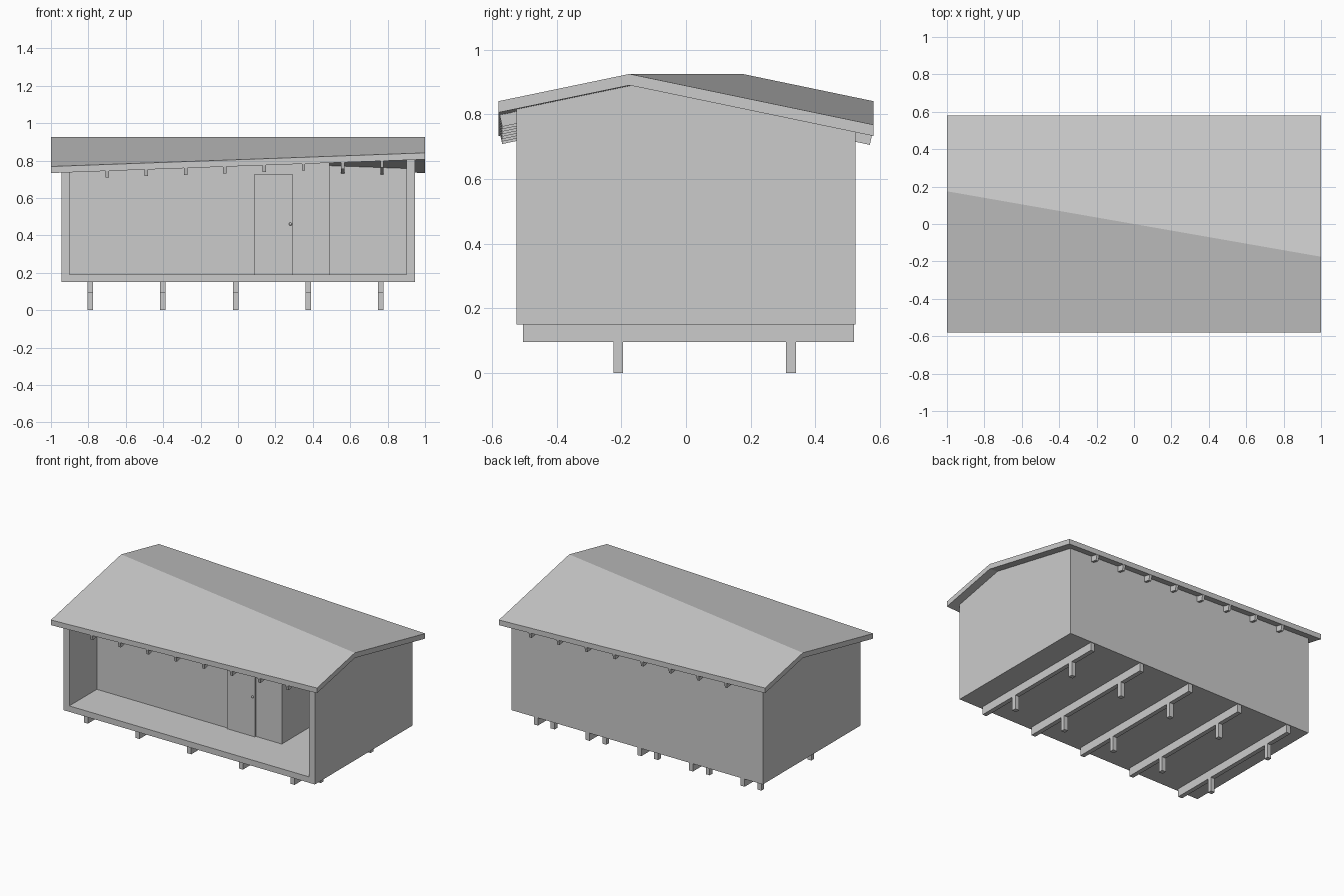
import bpy, bmesh
from mathutils import Vector

if "Cube" in bpy.data.objects:
    bpy.data.objects.remove(bpy.data.objects["Cube"])

SLOPE, SKEW = 0.208, 0.175      # roof pitch, ridge drift across x
UNDER, THICK = 0.89, 0.035      # underside height at the ridge, roof thickness


def under(x, y):
    return UNDER - SLOPE * abs(y + SKEW * x)


def finish(name, bm):
    bmesh.ops.recalc_face_normals(bm, faces=bm.faces[:])
    me = bpy.data.meshes.new(name)
    bm.to_mesh(me)
    bm.free()
    ob = bpy.data.objects.new(name, me)
    bpy.context.collection.objects.link(ob)
    return ob


def box_mesh(x0, x1, y0, y1, z0, z1):
    bm = bmesh.new()
    bmesh.ops.create_cube(bm, size=1)
    for v in bm.verts:
        v.co = Vector((x1 if v.co.x > 0 else x0, y1 if v.co.y > 0 else y0,
                       z1 if v.co.z > 0 else z0))
    return bm


def box(name, *b):
    return finish(name, box_mesh(*b))


def wall(name, x0, x1, y0, y1, z0=0.15):
    # tall box trimmed to the two roof planes
    bm = box_mesh(x0, x1, y0, y1, z0, 1.3)
    for s in (-1, 1):
        bmesh.ops.bisect_plane(bm, geom=bm.verts[:] + bm.edges[:] + bm.faces[:],
                               plane_co=(0, 0, UNDER),
                               plane_no=(s * SLOPE * SKEW, s * SLOPE, 1),
                               clear_outer=True)
        bmesh.ops.holes_fill(bm, edges=[e for e in bm.edges if e.is_boundary], sides=0)
    return finish(name, bm)


def extrude_x(name, profile, x0, x1):
    bm = bmesh.new()
    f = bm.faces.new([bm.verts.new((x0, y, z)) for y, z in profile])
    new = bmesh.ops.extrude_face_region(bm, geom=[f])["geom"]
    bmesh.ops.translate(bm, vec=(x1 - x0, 0, 0),
                        verts=[g for g in new if isinstance(g, bmesh.types.BMVert)])
    return finish(name, bm)


# roof: two slabs meeting at a diagonal ridge
bm = bmesh.new()
rings = []
for x in (-1, 1):
    ys = (-0.58, -SKEW * x, 0.58)
    pts = [(y, under(x, y)) for y in ys] + [(y, under(x, y) + THICK) for y in reversed(ys)]
    rings.append([bm.verts.new((x, y, z)) for y, z in pts])
a, b = rings
for i in range(6):
    j = (i + 1) % 6
    bm.faces.new((a[i], a[j], b[j], b[i]))
for r in rings:
    bm.faces.new((r[0], r[1], r[4], r[5]))
    bm.faces.new((r[1], r[2], r[3], r[4]))
finish("roof", bm)

# rafters under the roof, ends cut square to the slope
for i in range(8):
    x = -0.70 + 0.21 * i
    r, d = -SKEW * x, 0.038
    prof = [(-0.577, under(x, -0.577)), (r, UNDER), (0.577, under(x, 0.577)),
            (0.569, under(x, 0.569) - d), (r, UNDER - d), (-0.569, under(x, -0.569) - d)]
    extrude_x(f"rafter_{i + 1}", prof, x - 0.009, x + 0.009)

# floor slab and walls
box("floor", -0.945, 0.945, -0.525, 0.525, 0.15, 0.19)
wall("left_wall", -0.945, -0.90, -0.525, 0.525)
wall("right_wall", 0.90, 0.945, -0.525, 0.525)
wall("back_wall", -0.90, 0.90, 0.48, 0.525)
wall("porch_wall", -0.90, 0.49, -0.23, -0.185, 0.19)
wall("room_side_wall", 0.445, 0.49, -0.185, 0.48, 0.19)

# door and knob
box("door", 0.085, 0.295, -0.24, -0.23, 0.19, 0.725)
bm = bmesh.new()
bmesh.ops.create_uvsphere(bm, u_segments=12, v_segments=8, radius=0.008)
bmesh.ops.translate(bm, verts=bm.verts[:], vec=(0.28, -0.246, 0.46))
finish("door_knob", bm)

# floor beams on pairs of posts
for i in range(5):
    x = -0.79 + 0.3885 * i
    box(f"floor_beam_{i + 1}", x - 0.015, x + 0.015, -0.505, 0.52, 0.095, 0.15)
    for side, y in (("front", -0.21), ("back", 0.325)):
        box(f"{side}_post_{i + 1}", x - 0.015, x + 0.015, y - 0.015, y + 0.015, 0, 0.095)
